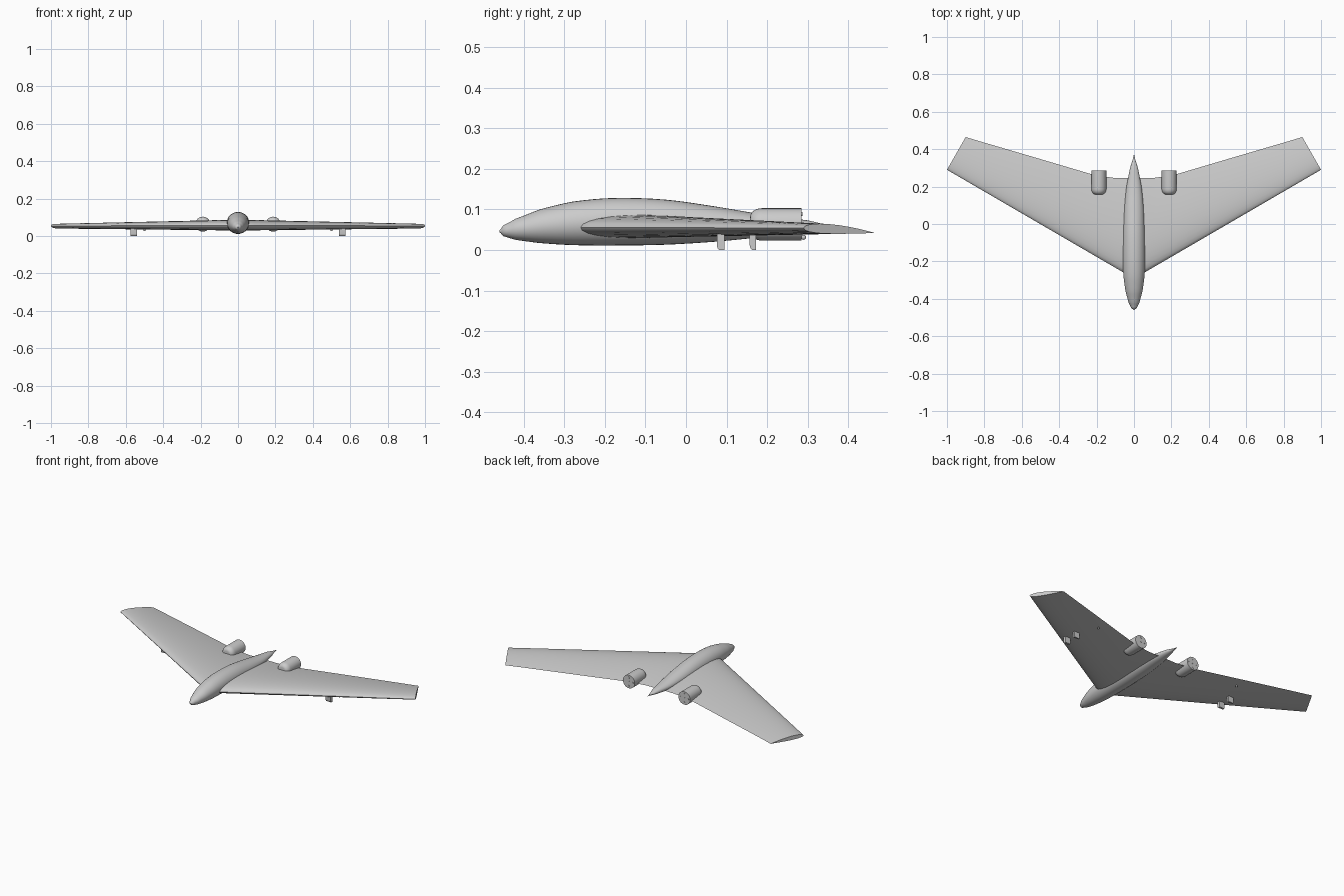
import bpy, bmesh, math
from mathutils import Vector, Matrix

cube = bpy.data.objects.get("Cube")
if cube:
    bpy.data.objects.remove(cube, do_unlink=True)

grey = bpy.data.materials.new("light grey")
grey.use_nodes = True
grey.diffuse_color = (0.6, 0.6, 0.6, 1)
grey.node_tree.nodes["Principled BSDF"].inputs["Base Color"].default_value = (0.6, 0.6, 0.6, 1)


def finish(name, bm, angle=35):
    bmesh.ops.recalc_face_normals(bm, faces=bm.faces)
    me = bpy.data.meshes.new(name)
    bm.to_mesh(me)
    bm.free()
    ob = bpy.data.objects.new(name, me)
    bpy.context.collection.objects.link(ob)
    me.materials.append(grey)
    bpy.ops.object.select_all(action='DESELECT')
    ob.select_set(True)
    bpy.context.view_layer.objects.active = ob
    bpy.ops.object.shade_smooth_by_angle(angle=math.radians(angle))
    return ob


def loft(name, rings, angle=35):
    bm = bmesh.new()
    loops = [[bm.verts.new(p) for p in ring] for ring in rings]
    n = len(loops[0])
    for a, b in zip(loops, loops[1:]):
        for i in range(n):
            j = (i + 1) % n
            bm.faces.new((a[i], a[j], b[j], b[i]))
    bm.faces.new(loops[0])
    bm.faces.new(loops[-1])
    return finish(name, bm, angle)


def smooth_table(table, y):
    # Catmull-Rom interpolation of rows (y, values...)
    k = max(i for i in range(len(table) - 1) if table[i][0] <= y)
    rows = [Vector(table[min(max(k + d, 0), len(table) - 1)][1:]) for d in (-1, 0, 1, 2)]
    y0, y1 = table[k][0], table[k + 1][0]
    t = (y - y0) / (y1 - y0)
    a, b, c, d = rows
    return b + 0.5 * t * (c - a + t * (2 * a - 5 * b + 4 * c - d + t * (3 * b - 3 * c + d - a)))


# Fuselage: y, half width, bottom, top
body = [(-0.46, 0.002, 0.044, 0.048), (-0.45, 0.014, 0.034, 0.061),
        (-0.42, 0.029, 0.025, 0.077), (-0.36, 0.045, 0.017, 0.1),
        (-0.28, 0.056, 0.012, 0.119), (-0.18, 0.06, 0.011, 0.128),
        (-0.05, 0.059, 0.013, 0.124), (0.08, 0.053, 0.021, 0.106),
        (0.2, 0.04, 0.033, 0.086), (0.3, 0.021, 0.045, 0.073), (0.37, 0.001, 0.056, 0.058)]
ys = []
for a, b in zip(body, body[1:]):
    ys += [a[0] + (b[0] - a[0]) * i / 4 for i in range(4)]
ys.append(body[-1][0] - 1e-4)
rings = []
for y in ys:
    w, lo, hi = smooth_table(body, y)
    ring = []
    for i in range(32):
        a = math.tau * i / 32
        ring.append((w * math.cos(a), y, (lo + hi) / 2 + (hi - lo) / 2 * math.sin(a)))
    rings.append(ring)
loft("fuselage", rings)


# Swept wing: airfoil sections from the root to the raked tip
def half_thickness(t):
    return 5 * (0.2969 * math.sqrt(t) - 0.126 * t - 0.3516 * t**2 + 0.2843 * t**3 - 0.1036 * t**4)


def section(le, te, f, side):
    thick = 0.058 + (0.024 - 0.058) * f
    z_le, z_te = 0.056 - 0.002 * f, 0.05 - 0.008 * f
    cuts = [(1 - math.cos(math.pi * i / 16)) / 2 for i in range(17)]
    points = []
    for t, s in [(t, 1) for t in cuts[::-1]] + [(t, -1) for t in cuts[1:]]:
        h = half_thickness(t) * thick
        camber = 0.012 * (1 - f * 0.5) * 4 * t * (1 - t) * 0.4
        z = z_le + (z_te - z_le) * t + camber + s * h
        points.append((side * (le[0] + (te[0] - le[0]) * t), le[1] + (te[1] - le[1]) * t, z))
    return points


def leading(x):
    return -0.26 + 0.582 * (x - 0.055)


trailing = [(0, 0.245), (0.09, 0.245), (0.12, 0.248), (0.15, 0.253), (0.19, 0.26),
            (0.23, 0.267), (0.5, 0.347), (0.8, 0.435)]
half = [((x, leading(x)), (x, y), x) for x, y in trailing]
half.append(((1, 0.29), (0.9, 0.465), 1))
sections = [section(*s, -1) for s in half[:0:-1]] + [section(*s, 1) for s in half]
loft("wing", sections, 40)


def cylinder(bm, centre, radius, depth, sides):
    place = Matrix.Translation(centre) @ Matrix.Rotation(math.pi / 2, 4, 'X')
    bmesh.ops.create_cone(bm, cap_ends=True, segments=sides, radius1=radius,
                          radius2=radius, depth=depth, matrix=place)


for side, word in ((1, "left"), (-1, "right")):
    # Engine with a rounded nose and flat back
    cx, cz, r = side * 0.188, 0.063, 0.04
    profile = [(0.158 + 0.03 * (1 - math.cos(a)), 0.018 + 0.022 * math.sin(a))
               for a in [math.pi / 2 * i / 6 for i in range(7)]] + [(0.285, r)]
    loft(word + "_engine", [[(cx + q * math.cos(math.tau * i / 32), y,
                              cz + q * math.sin(math.tau * i / 32)) for i in range(32)]
                            for y, q in profile])
    # Small round studs on the engine back
    bm = bmesh.new()
    cylinder(bm, (cx, 0.285, cz), 0.005, 0.004, 12)
    for i in range(4):
        a = math.pi / 2 * i
        cylinder(bm, (cx + 0.026 * math.cos(a), 0.285, cz + 0.026 * math.sin(a)), 0.005, 0.004, 12)
    finish(word + "_engine_studs", bm)

    # Landing skids under the wing, with the lower front edge rounded
    for part, y0, y1 in (("front", 0.076, 0.095), ("rear", 0.157, 0.173)):
        outline = [(y0, 0.05), (y0, 0.012), (y0 + 0.002, 0.004), (y0 + 0.006, 0),
                   (y1, 0), (y1, 0.05)]
        loft(word + "_" + part + "_skid",
             [[(side * x, y, z) for y, z in outline] for x in (0.541, 0.575)])

    # Small bead under the rear of the wing
    bm = bmesh.new()
    bmesh.ops.create_uvsphere(bm, u_segments=12, v_segments=8, radius=0.006,
                              matrix=Matrix.Translation((side * 0.5, 0.29, 0.031)))
    finish(word + "_wing_bead", bm)
